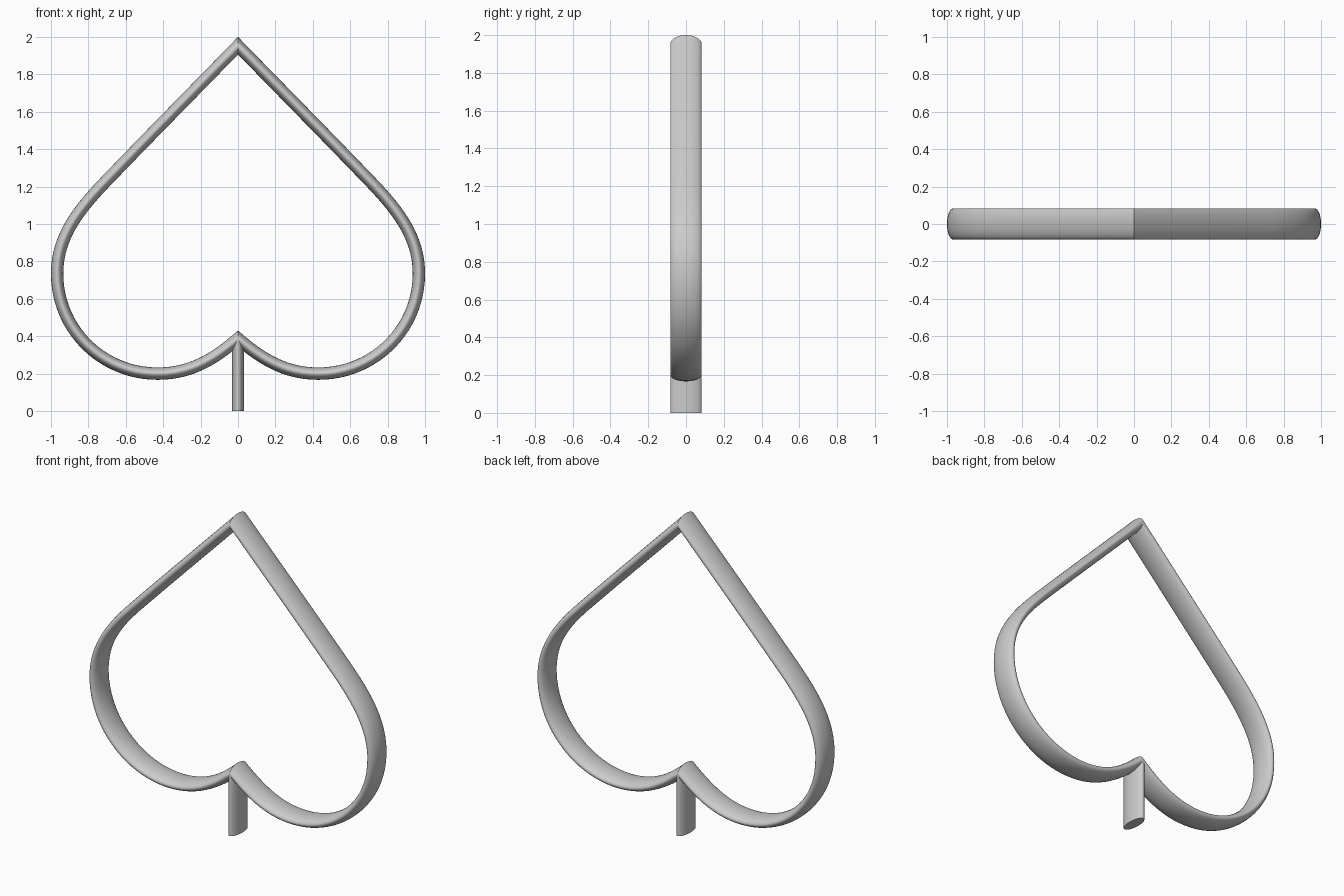
import bpy, bmesh, math
from mathutils import Vector
from mathutils.geometry import interpolate_bezier

if "Cube" in bpy.data.objects:
    bpy.data.objects.remove(bpy.data.objects["Cube"])

HALF_W, HALF_D, SIDES = 0.033, 0.083, 32


def finish(name, bm):
    bmesh.ops.recalc_face_normals(bm, faces=bm.faces)
    me = bpy.data.meshes.new(name)
    bm.to_mesh(me)
    bm.free()
    ob = bpy.data.objects.new(name, me)
    bpy.context.collection.objects.link(ob)
    bpy.ops.object.select_all(action='DESELECT')
    ob.select_set(True)
    bpy.context.view_layer.objects.active = ob
    bpy.ops.object.shade_smooth_by_angle(angle=math.radians(35))
    return ob


def ring(bm, centre, across):
    """Oval section: 'across' lies in the x-z plane, depth runs along y."""
    vs = []
    for i in range(SIDES):
        a = 2 * math.pi * i / SIDES
        p = centre + across * (HALF_W * math.cos(a))
        vs.append(bm.verts.new((p.x, HALF_D * math.sin(a), p.z)))
    return vs


def bridge(bm, a, b):
    for i in range(SIDES):
        j = (i + 1) % SIDES
        bm.faces.new((a[i], a[j], b[j], b[i]))


def P(x, z):
    return Vector((x, 0, z))


# Right half of the spade centreline: point, handle, handle, point
segments = [
    (P(0, 1.953), P(0.2, 1.748), P(0.5, 1.443), P(0.70, 1.235), 8),
    (P(0.70, 1.235), P(0.87, 1.06), P(0.967, 0.92), P(0.967, 0.735), 20),
    (P(0.967, 0.735), P(0.967, 0.435), P(0.725, 0.2), P(0.43, 0.2), 24),
    (P(0.43, 0.2), P(0.25, 0.2), P(0.125, 0.28), P(0, 0.387), 16),
]
half = [segments[0][0]]
for a, h1, h2, b, n in segments:
    half += interpolate_bezier(a, h1, h2, b, n)[1:]
path = half + [P(-p.x, p.z) for p in reversed(half[1:-1])]

# Spade outline: closed oval sweep with mitred tip and cleft
bm = bmesh.new()
rings = []
for i, p in enumerate(path):
    d0 = (p - path[i - 1]).normalized()
    d1 = (path[(i + 1) % len(path)] - p).normalized()
    n0, n1 = P(-d0.z, d0.x), P(-d1.z, d1.x)
    m = (n0 + n1).normalized()
    rings.append(ring(bm, p, m / m.dot(n0)))
for i in range(len(rings)):
    bridge(bm, rings[i - 1], rings[i])
finish("spade_outline", bm)

# Stem: straight oval bar ending inside the cleft
bm = bmesh.new()
low, high = (ring(bm, P(0, z), P(1, 0)) for z in (0, 0.385))
bridge(bm, low, high)
bm.faces.new(low)
bm.faces.new(high)
finish("stem", bm)
